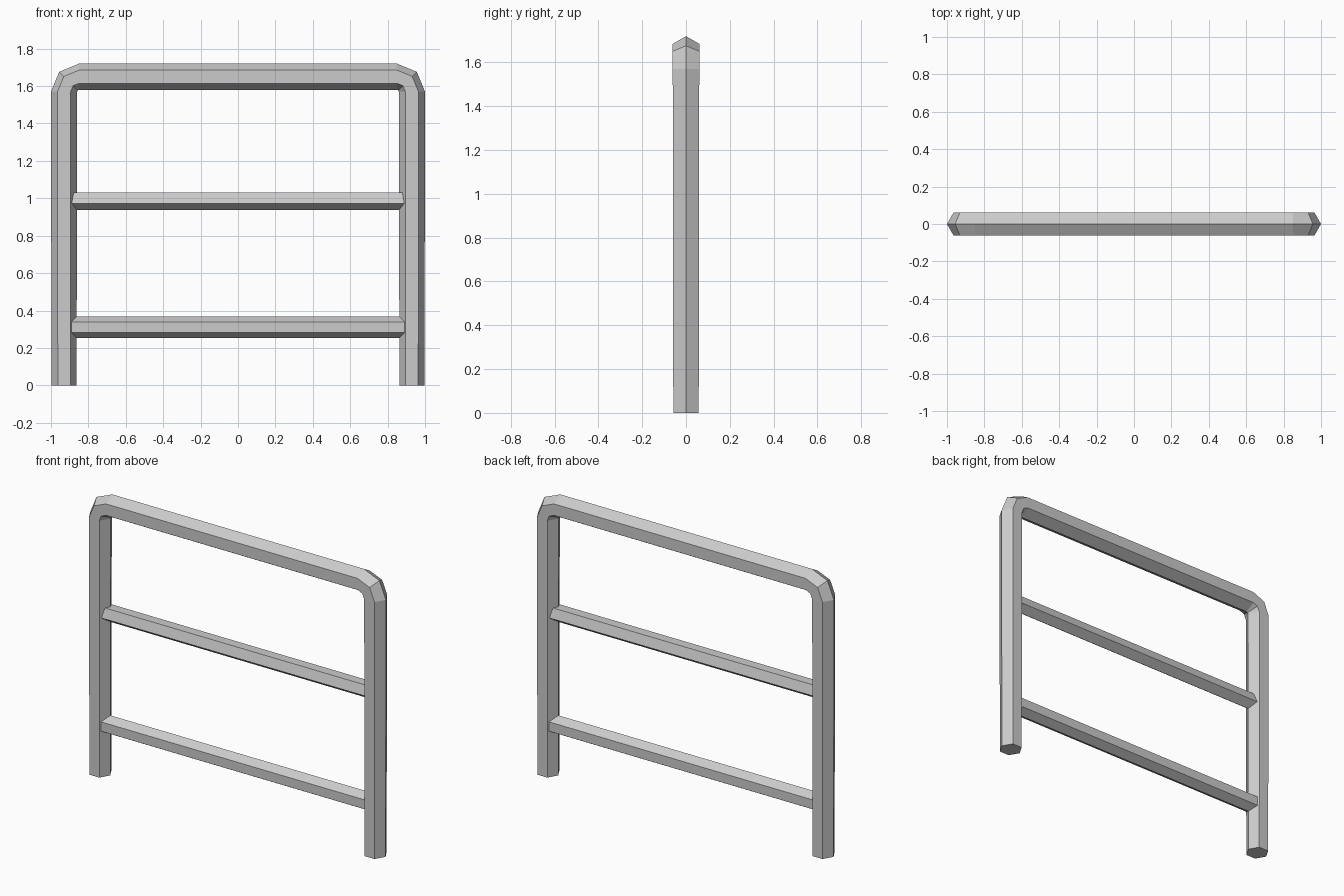
import bpy
import bmesh
from math import sin, cos, pi
from mathutils import Vector

if "Cube" in bpy.data.objects:
    bpy.data.objects.remove(bpy.data.objects["Cube"])

GREY = (0.6, 0.6, 0.6, 1)
metal = bpy.data.materials.new("grey_metal")
metal.use_nodes = True
metal.diffuse_color = GREY
metal.node_tree.nodes["Principled BSDF"].inputs["Base Color"].default_value = GREY


def sweep(name, stations, sides):
    """Join rings; each station is a centre, a radius and its first-corner direction."""
    bm = bmesh.new()
    rings = []
    for centre, radius, out in stations:
        rings.append([
            bm.verts.new(Vector(centre) + radius * (
                Vector(out) * cos(2 * pi * i / sides)
                + Vector((0, 1, 0)) * sin(2 * pi * i / sides)))
            for i in range(sides)])
    for a, b in zip(rings, rings[1:]):
        for i in range(sides):
            j = (i + 1) % sides
            bm.faces.new((a[i], a[j], b[j], b[i]))
    bm.faces.new(rings[0])
    bm.faces.new(rings[-1])
    bmesh.ops.recalc_face_normals(bm, faces=bm.faces)
    mesh = bpy.data.meshes.new(name)
    bm.to_mesh(mesh)
    bm.free()
    mesh.materials.append(metal)
    obj = bpy.data.objects.new(name, mesh)
    bpy.context.collection.objects.link(obj)


# Outer hoop: two slightly tapered legs and a top rail with rounded corners
TUBE, BEND, BEND_X, BEND_Z = 0.07, 0.08, 0.85, 1.57
hoop = [((0.93, 0, 0), 0.067, (1, 0, 0))]
for side in (1, -1):
    angles = [0, pi / 4, pi / 2]
    for a in angles[::side]:
        out = (side * cos(a), 0, sin(a))
        centre = (side * BEND_X + BEND * out[0], 0, BEND_Z + BEND * out[2])
        hoop.append((centre, TUBE, out))
hoop.append(((-0.93, 0, 0), 0.067, (-1, 0, 0)))
sweep("outer_hoop", hoop, 6)

# Cross rails: their ends are buried in the legs
for name, z, radius, sides, up in (("lower_rail", 0.31, 0.057, 6, 1),
                                   ("middle_rail", 0.989, 0.051, 5, -1)):
    sweep(name, [((x, 0, z), radius, (0, 0, up)) for x in (-0.91, 0.91)], sides)
